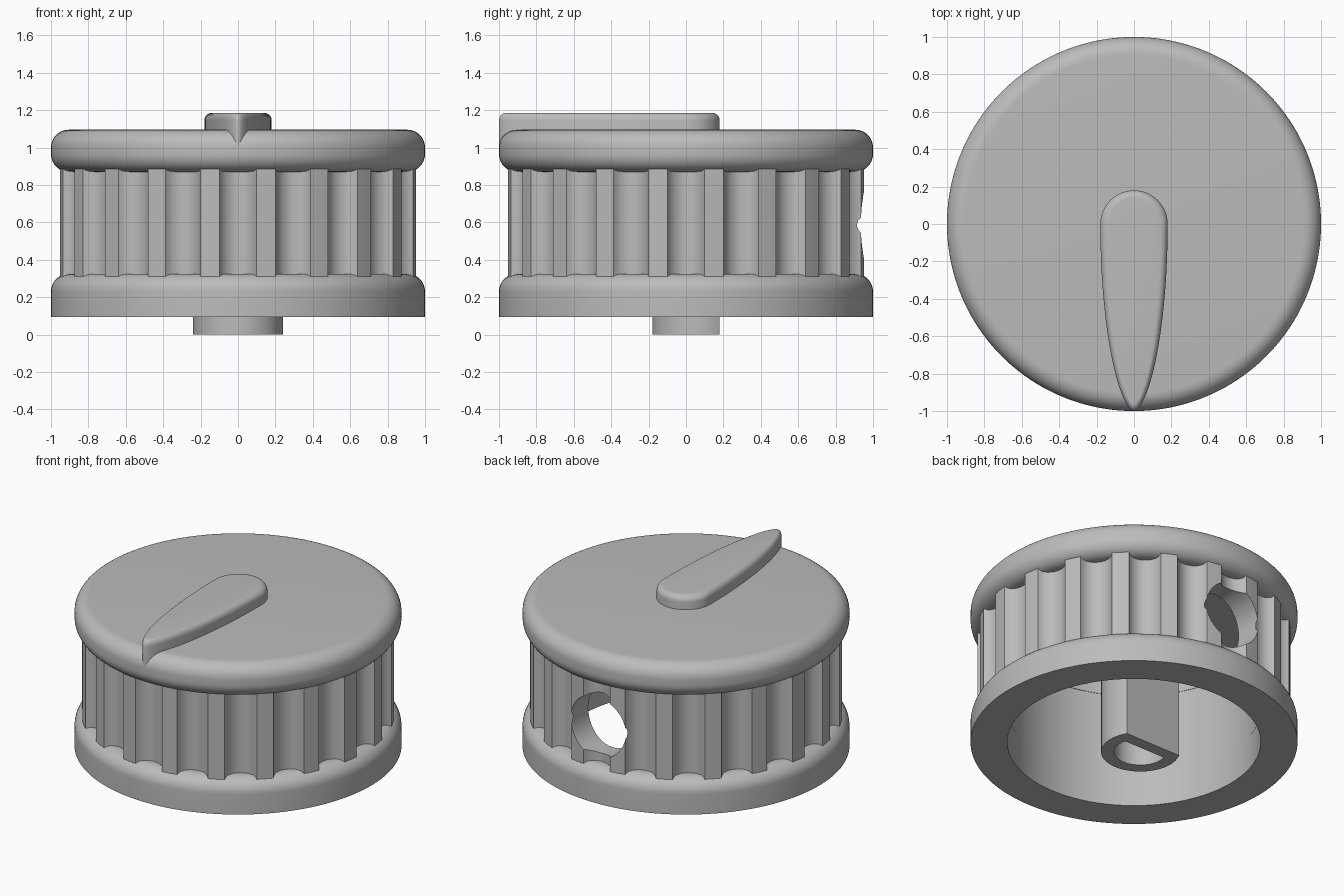
import bpy, bmesh
from math import sin, cos, pi, radians, sqrt, atan2
from mathutils import Vector

cube = bpy.data.objects.get("Cube")
if cube:
    bpy.data.objects.remove(cube, do_unlink=True)

grey = bpy.data.materials.new("plain grey")
grey.use_nodes = True
COLOUR = (0.5, 0.5, 0.5, 1)
grey.diffuse_color = COLOUR
grey.node_tree.nodes["Principled BSDF"].inputs["Base Color"].default_value = COLOUR


def activate(ob):
    bpy.ops.object.select_all(action='DESELECT')
    ob.select_set(True)
    bpy.context.view_layer.objects.active = ob


def finish(name, bm):
    bmesh.ops.remove_doubles(bm, verts=bm.verts, dist=1e-5)
    bmesh.ops.recalc_face_normals(bm, faces=bm.faces)
    mesh = bpy.data.meshes.new(name)
    bm.to_mesh(mesh)
    bm.free()
    mesh.materials.append(grey)
    ob = bpy.data.objects.new(name, mesh)
    bpy.context.collection.objects.link(ob)
    return ob


def smooth(ob):
    activate(ob)
    bpy.ops.object.shade_smooth_by_angle(angle=radians(32))


def arc(cx, cy, r, start, end, n=10):
    """Points on an arc, angles in degrees."""
    angles = [radians(start + (end - start) * i / n) for i in range(n + 1)]
    return [(cx + r * cos(a), cy + r * sin(a)) for a in angles]


def lathe(name, profile, closed):
    bm = bmesh.new()
    verts = [bm.verts.new((r, 0, z)) for r, z in profile]
    pairs = list(zip(verts, verts[1:])) + ([(verts[-1], verts[0])] if closed else [])
    edges = [bm.edges.new(p) for p in pairs]
    bmesh.ops.spin(bm, geom=verts + edges, cent=(0, 0, 0), axis=(0, 0, 1),
                   angle=2 * pi, steps=160, use_merge=True)
    return finish(name, bm)


def stack(name, rings, cap=True):
    """Skin a list of equal-length 3D loops; without caps, join last to first."""
    bm = bmesh.new()
    loops = [[bm.verts.new(p) for p in ring] for ring in rings]
    n = len(rings[0])
    spans = list(zip(loops, loops[1:])) + ([] if cap else [(loops[-1], loops[0])])
    for a, b in spans:
        for i in range(n):
            j = (i + 1) % n
            bm.faces.new((a[i], a[j], b[j], b[i]))
    if cap:
        bm.faces.new(loops[0])
        bm.faces.new(loops[-1])
    return finish(name, bm)


def at(points, z):
    return [(x, y, z) for x, y in points]


INNER = 0.775
FILLET = 0.095

# Rounded top disc, recessed underneath
top = [(0, 1.095)] + arc(1 - FILLET, 1.095 - FILLET, FILLET, 90, 0)
top += arc(1 - FILLET, 0.87 + FILLET, FILLET, 0, -90)
top += [(INNER, 0.87), (INNER, 0.98), (0, 0.98)]
smooth(lathe("top_disc", top, False))

# Lower ring, square at the base and rounded above
ring = [(INNER, 0.095), (1, 0.095)]
ring += arc(1 - FILLET, 0.325 - FILLET, FILLET, 0, 90) + [(INNER, 0.325)]
smooth(lathe("lower_ring", ring, True))

# Fluted grip wall: twenty ridges with rounded grooves between
GRIP, DEPTH, RIDGE = 0.957, 0.07, radians(3.1)
outer = []
half = radians(9) - RIDGE
edge = Vector((GRIP * cos(half), GRIP * sin(half)))
floor = GRIP - DEPTH
sag = edge.x - floor
rho = (edge.y ** 2 + sag ** 2) / (2 * sag)
sweep = atan2(edge.y, floor + rho - edge.x)
for k in range(20):
    a = radians(18 * k)
    for i in range(13):
        t = sweep * (i / 6 - 1)
        x, y = floor + rho - rho * cos(t), rho * sin(t)
        outer.append((x * cos(a) - y * sin(a), x * sin(a) + y * cos(a)))
    mid = a + radians(9)
    outer.append((GRIP * cos(mid), GRIP * sin(mid)))
inner = []
for x, y in outer:
    s = (INNER + 0.003) / sqrt(x * x + y * y)
    inner.append((x * s, y * s))
grip = stack("fluted_grip", [at(inner, 0.26), at(outer, 0.26),
                             at(outer, 0.94), at(inner, 0.94)], cap=False)

# Round hole through the back of the grip
circle = arc(0, 0.585, 0.205, 0, 360, 48)[:-1]
cutter = stack("hole_cutter", [[(x, y, z) for x, z in circle] for y in (0.5, 1.2)])
cutter.hide_render = True
cut = grip.modifiers.new("hole", 'BOOLEAN')
cut.operation = 'DIFFERENCE'
cut.solver = 'EXACT'
cut.object = cutter
activate(grip)
bpy.ops.object.modifier_apply(modifier="hole")
bpy.data.objects.remove(cutter, do_unlink=True)
smooth(grip)


# D-shaped shaft with a matching blind socket
def d_shape(r, flat):
    a = 90 - math_angle(flat / r)
    return arc(0, 0.06, r, 180 - a, 360 + a, 40)


def math_angle(c):
    return 90 - atan2(c, sqrt(1 - c * c)) * 180 / pi


shaft_d, socket_d = d_shape(0.24, 0.12), d_shape(0.16, 0.04)
smooth(stack("shaft", [at(socket_d, 0.75), at(socket_d, 0),
                       at(shaft_d, 0), at(shaft_d, 1.0)]))

# Pointer: round at the back, tapering to a tip at the front
right = [(0.18 * max(0, 1 - t * t) ** 0.58, -t)
         for t in [sin(pi / 2 * i / 30) for i in range(30)]]
left = [(-x, y) for x, y in reversed(right)]
outline = arc(0, 0, 0.18, 0, 180, 24) + left[:-1] + [(0, -1.0)] + right[1:][::-1]
# order: back arc, down the left side, tip, up the right side
outline = arc(0, 0, 0.18, 0, 180, 24) + [(-x, y) for x, y in right[1:]] \
    + [(0, -1.0)] + right[:0:-1]
R = 0.04
levels = [(0, 0.99)] + [(R * (1 - cos(a)), 1.185 - R + R * sin(a))
                        for a in [pi / 2 * i / 6 for i in range(7)]]
rings = []
for d, z in levels:
    sx, sy = 1 - d / 0.18, 1 - d / 0.59
    rings.append([(x * sx, (y + 0.41) * sy - 0.41, z) for x, y in outline])
smooth(stack("pointer", rings))
